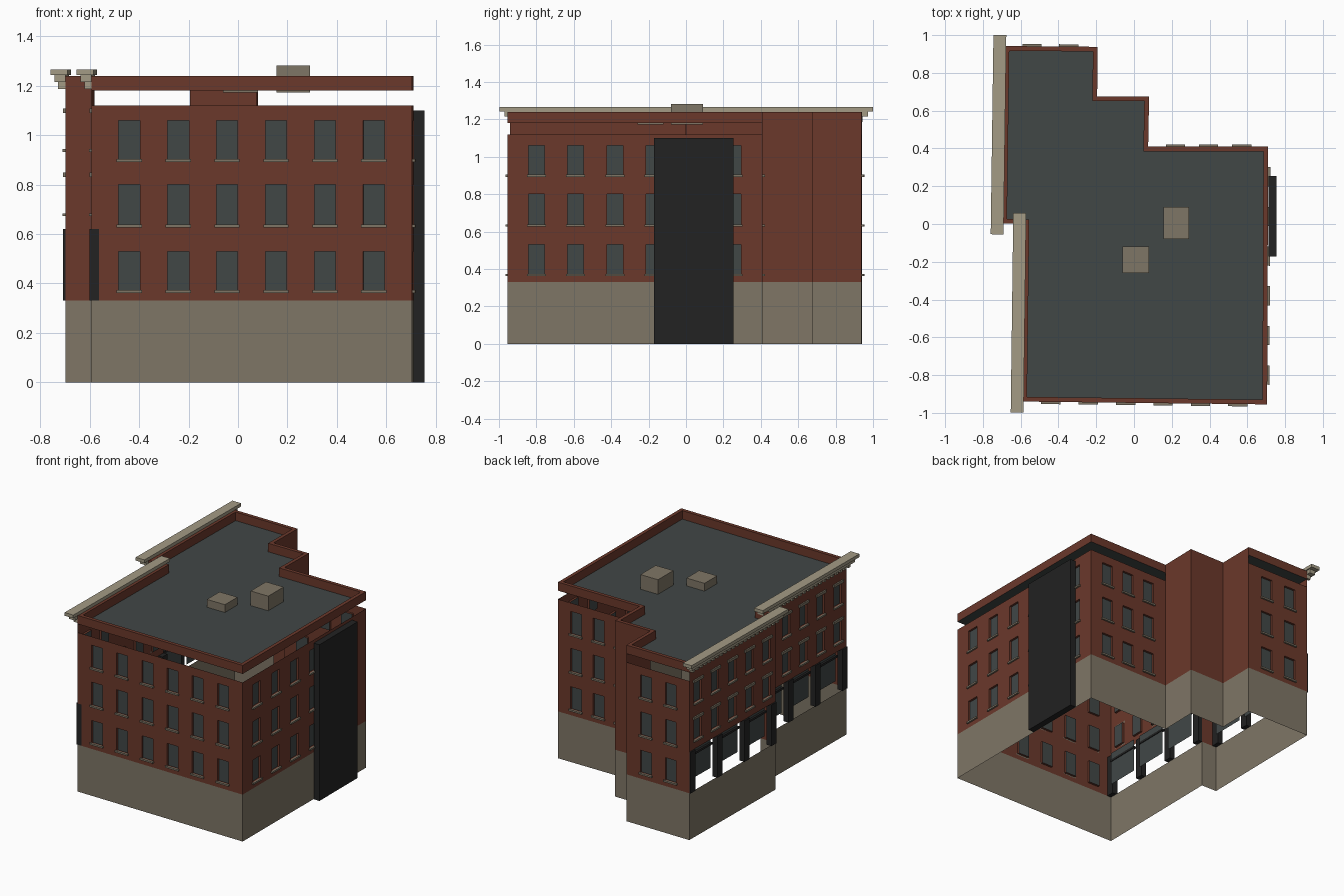
import bpy, bmesh
from mathutils import Vector

cube = bpy.data.objects.get("Cube")
if cube:
    bpy.data.objects.remove(cube)


def material(name, rgb):
    m = bpy.data.materials.new(name)
    m.use_nodes = True
    m.diffuse_color = (*rgb, 1)
    m.node_tree.nodes["Principled BSDF"].inputs["Base Color"].default_value = (*rgb, 1)
    return m


BRICK = material("brick", (0.147, 0.04, 0.024))
STONE = material("stone", (0.212, 0.181, 0.133))
GLASS = material("slate_glass", (0.053, 0.063, 0.062))
BLACK = material("black_metal", (0.016, 0.016, 0.016))
TRIM = material("pale_trim", (0.366, 0.328, 0.235))

BASE, EAVE, ROOF, RIM = 0.33, 1.12, 1.18, 1.24
SHOP_TOP = 0.62


class Part:
    """Collects quads and boxes, then becomes one object."""

    def __init__(self, name, *mats):
        self.name, self.mats, self.bm = name, mats, bmesh.new()

    def face(self, pts, mat=0):
        f = self.bm.faces.new([self.bm.verts.new(p) for p in pts])
        f.material_index = mat

    def box(self, at, u, d, z):
        # box spanning ranges u (along), d (outward) and z in the frame "at"
        vs = [self.bm.verts.new(at(a, b, c)) for c in z for b in d for a in u]
        fs = [self.bm.faces.new([vs[i] for i in q]) for q in
              ((0, 2, 3, 1), (4, 5, 7, 6), (0, 1, 5, 4), (2, 6, 7, 3), (0, 4, 6, 2), (1, 3, 7, 5))]
        bmesh.ops.recalc_face_normals(self.bm, faces=fs)

    def done(self):
        me = bpy.data.meshes.new(self.name)
        for m in self.mats:
            me.materials.append(m)
        self.bm.to_mesh(me)
        self.bm.free()
        ob = bpy.data.objects.new(self.name, me)
        bpy.context.collection.objects.link(ob)


def frame(p, q):
    """Coordinates along a wall: u from p to q, d outward, z up."""
    p, q = Vector(p), Vector(q)
    t = (q - p).normalized()

    def at(u, d, z):
        return (p.x + t.x * u + t.y * d, p.y + t.y * u - t.x * d, z)
    return at, (q - p).length


def build_wall(name, p, q, top, windows, shops=()):
    at, length = frame(p, q)
    part = Part(name, BRICK, STONE, GLASS)
    holes = list(windows) + list(shops)
    us = sorted({0, length, *(v for h in holes for v in h[:2])})
    zs = sorted({0, BASE, top, *(v for h in holes for v in h[2:])})
    for a, b in zip(us, us[1:]):
        for c, e in zip(zs, zs[1:]):
            mu, mz = (a + b) / 2, (c + e) / 2
            if not any(h[0] < mu < h[1] and h[2] < mz < h[3] for h in holes):
                part.face([at(a, 0, c), at(b, 0, c), at(b, 0, e), at(a, 0, e)], int(mz < BASE))
    # recessed panes with brick reveals
    for a, b, c, e in windows:
        ring = [(a, c), (b, c), (b, e), (a, e)]
        part.face([at(u, -0.015, z) for u, z in ring], 2)
        for (u, z), (v, w) in zip(ring, ring[1:] + ring[:1]):
            part.face([at(u, 0, z), at(v, 0, w), at(v, -0.015, w), at(u, -0.015, z)])
    part.done()


def build_trim(name, p, q, windows, lintels=False):
    at, _ = frame(p, q)
    part = Part(name, STONE)
    for a, b, c, e in windows:
        part.box(at, (a - 0.008, b + 0.008), (0, 0.012), (c - 0.008, c + 0.004))
        if lintels:
            part.box(at, (a - 0.012, b + 0.012), (0, 0.01), (e, e + 0.018))
    part.done()


# Footprint, counter-clockwise from the front right corner of the main block
FL, FR, MR, MI = (-0.592, -0.94), (0.705, -0.955), (0.71, 0.41), (0.075, 0.41)
SR, SI, BR, BL = (0.08, 0.675), (-0.195, 0.675), (-0.192, 0.938), (-0.685, 0.942)
JO, JI = (-0.698, 0.003), (-0.58, 0.0)
OUTLINE = [FL, FR, MR, MI, SR, SI, BR, BL, JO, JI]

ROWS = [(0.37, 0.53), (0.635, 0.8), (0.9, 1.06)]
# name, ends, top, axis of the window centres, centres
PLAIN = [
    ("front_wall", FL, FR, EAVE, 0, [-0.44 + 0.198 * i for i in range(6)]),
    ("right_wall", FR, MR, EAVE, 1, [-0.8 + 0.21 * i for i in range(6)]),
    ("main_back_wall", MR, MI, EAVE, 0, [0.22, 0.395, 0.57]),
    ("step_side_wall", MI, SR, ROOF, 1, []),
    ("step_back_wall", SR, SI, ROOF, 0, []),
    ("rear_side_wall", SI, BR, ROOF, 1, []),
    ("rear_back_wall", BR, BL, EAVE, 0, [-0.345, -0.54]),
    ("jog_wall", JO, JI, ROOF, 0, []),
]
for name, p, q, top, axis, centres in PLAIN:
    spots = [abs(c - p[axis]) for c in centres]
    wins = [(s - 0.043, s + 0.043, *r) for s in spots for r in ROWS]
    build_wall(name, p, q, top, wins)
    if wins:
        build_trim(name + "_sills", p, q, wins)

# Shop side: two wall lengths with open bays, piers, upper windows and cornice
for tag, p, q in (("rear", BL, JO), ("front", JI, FL)):
    at, length = frame(p, q)
    pier, count = 0.055, 3
    pitch = (length - pier) / count
    shops = [(i * pitch + pier, (i + 1) * pitch, BASE, SHOP_TOP) for i in range(count)]
    wins = [((i + 0.5) * length / 5 - 0.04, (i + 0.5) * length / 5 + 0.04, *r)
            for i in range(5) for r in ((0.68, 0.83), (0.94, 1.09))]
    build_wall(tag + "_shop_wall", p, q, ROOF, wins, shops)
    build_trim(tag + "_shop_window_trim", p, q, wins, True)

    piers = Part(tag + "_shop_piers", BLACK)
    for i in range(count + 1):
        piers.box(at, (i * pitch, i * pitch + pier), (-0.03, 0.01), (BASE, SHOP_TOP))
    for a, b, *_ in shops:
        piers.box(at, (a, b), (-0.05, -0.03), (0.555, 0.57))
    piers.done()

    glass = Part(tag + "_shop_glass", GLASS)
    for a, b, *_ in shops:
        glass.face([at(u, -0.045, z) for u, z in
                    ((a, 0.385), (b, 0.385), (b, SHOP_TOP), (a, SHOP_TOP))])
    glass.done()

    cornice = Part(tag + "_cornice", TRIM)
    cornice.box(at, (-0.058, length + 0.058), (-0.008, 0.06), (1.243, 1.266))
    cornice.box(at, (-0.03, length + 0.03), (0, 0.045), (1.215, 1.243))
    n = 22
    for i in range(n):
        u = i * (length - 0.02) / (n - 1)
        cornice.box(at, (u, u + 0.02), (0, 0.03), (1.187, 1.215))
    cornice.done()


def inset(points, dist):
    """Move a closed outline inward with mitred corners."""
    out = []
    for i, b in enumerate(points):
        b = Vector(b)
        s = (b - Vector(points[i - 1])).normalized()
        t = (Vector(points[(i + 1) % len(points)]) - b).normalized()
        n, m = Vector((-s.y, s.x)), Vector((-t.y, t.x))
        out.append(b + (n + m) * dist / (1 + n.dot(m)))
    return out


# Roof deck, floating above the lower walls
roof = Part("roof_deck", GLASS)
roof.face([(x, y, ROOF) for x, y in OUTLINE])
roof.done()

# Parapet ring
parapet = Part("parapet", BRICK)
inner = inset(OUTLINE, 0.025)
for i in range(len(OUTLINE)):
    a, b, c, d = OUTLINE[i - 1], OUTLINE[i], inner[i], inner[i - 1]
    parapet.face([(*a, ROOF), (*b, ROOF), (*b, RIM), (*a, RIM)])
    parapet.face([(*a, RIM), (*b, RIM), (*c, RIM), (*d, RIM)])
    parapet.face([(*c, ROOF), (*d, ROOF), (*d, RIM), (*c, RIM)])
parapet.done()


# Roof units and the tall side panel
def block(name, mat, x, y, z):
    part = Part(name, mat)
    part.box(lambda a, b, c: (a, b, c), x, y, z)
    part.done()


block("large_roof_unit", STONE, (0.155, 0.292), (-0.08, 0.09), (1.172, 1.283))
block("small_roof_unit", STONE, (-0.06, 0.08), (-0.26, -0.12), (1.172, 1.235))
block("side_panel", BLACK, (0.711, 0.755), (-0.172, 0.254), (0, 1.1))
